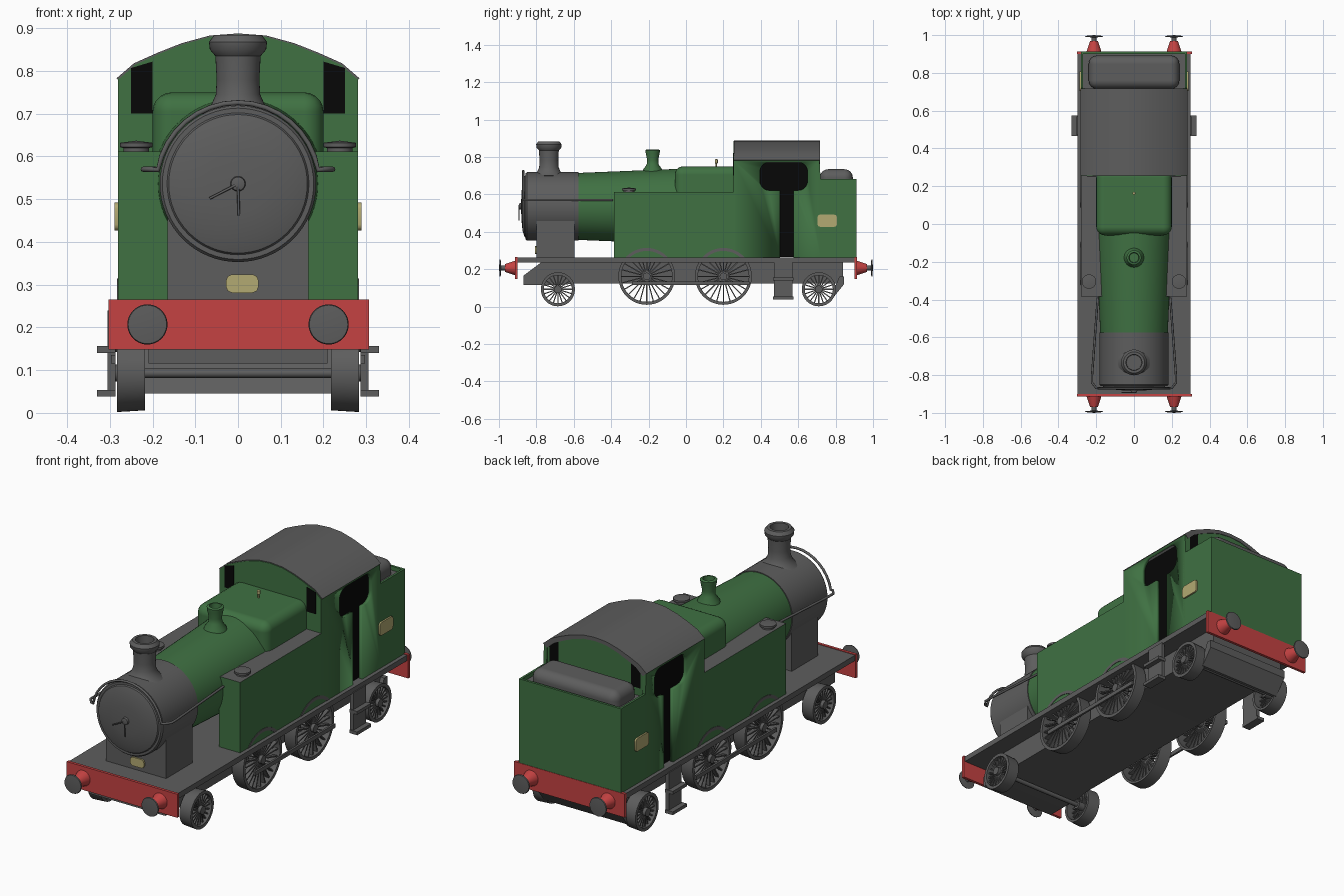
import bpy, bmesh, math
from mathutils import Matrix, Vector

cube = bpy.data.objects.get("Cube")
if cube:
    bpy.data.objects.remove(cube, do_unlink=True)


def material(name, r, g, b):
    m = bpy.data.materials.new(name)
    m.use_nodes = True
    m.diffuse_color = (r, g, b, 1)
    m.node_tree.nodes["Principled BSDF"].inputs["Base Color"].default_value = (r, g, b, 1)
    return m


GREEN = material("green_paint", 0.05, 0.165, 0.055)
GREY = material("dark_grey", 0.11, 0.11, 0.11)
RED = material("red_paint", 0.56, 0.055, 0.055)
BRASS = material("pale_brass", 0.45, 0.40, 0.17)
BLACK = material("black_opening", 0.002, 0.002, 0.002)


def finish(name, bm, mat, angle=35):
    bmesh.ops.remove_doubles(bm, verts=bm.verts, dist=1e-5)
    bmesh.ops.recalc_face_normals(bm, faces=bm.faces)
    me = bpy.data.meshes.new(name)
    bm.to_mesh(me)
    bm.free()
    me.materials.append(mat)
    me.shade_smooth()
    me.set_sharp_from_angle(angle=math.radians(angle))
    ob = bpy.data.objects.new(name, me)
    bpy.context.scene.collection.objects.link(ob)
    return ob


def prism(name, pts, lo, hi, mat, axis="X"):
    """Extrude a (y, z) outline along X, or an (x, z) outline along Y."""
    bm = bmesh.new()
    place = lambda p: (lo, p[0], p[1]) if axis == "X" else (p[0], lo, p[1])
    face = bm.faces.new([bm.verts.new(place(p)) for p in pts])
    ext = bmesh.ops.extrude_face_region(bm, geom=[face])["geom"]
    step = Vector((hi - lo, 0, 0) if axis == "X" else (0, hi - lo, 0))
    bmesh.ops.translate(bm, vec=step, verts=[v for v in ext if isinstance(v, bmesh.types.BMVert)])
    return finish(name, bm, mat)


def box(name, x, y, z, mat, bevel=0, segments=3):
    ob = prism(name, [(y[0], z[0]), (y[1], z[0]), (y[1], z[1]), (y[0], z[1])], x[0], x[1], mat)
    if bevel:
        mod = ob.modifiers.new("rounded", "BEVEL")
        mod.width, mod.segments = bevel, segments
        ob.data.set_sharp_from_angle(angle=math.pi)
        mod.harden_normals = True
    return ob


def lathe(name, profile, loc, mat, axis="Z", n=40):
    """Turn a (radius, height) profile; Y turns point forwards, X to the side."""
    rot = {"Z": Matrix(), "Y": Matrix.Rotation(math.pi / 2, 4, "X"),
           "B": Matrix.Rotation(-math.pi / 2, 4, "X"), "X": Matrix.Rotation(math.pi / 2, 4, "Y"),
           "L": Matrix.Rotation(-math.pi / 2, 4, "Y")}[axis]
    bm = bmesh.new()
    vs = [bm.verts.new((r, 0, h)) for r, h in profile]
    es = [bm.edges.new(e) for e in zip(vs, vs[1:])]
    bmesh.ops.spin(bm, geom=vs + es, axis=(0, 0, 1), cent=(0, 0, 0), angle=math.tau, steps=n)
    bmesh.ops.transform(bm, matrix=Matrix.Translation(loc) @ rot, verts=bm.verts)
    return finish(name, bm, mat)


def rod(name, points, radius, mat):
    cu = bpy.data.curves.new(name, "CURVE")
    cu.dimensions, cu.bevel_depth, cu.bevel_resolution = "3D", radius, 2
    cu.use_fill_caps = True
    sp = cu.splines.new("POLY")
    sp.points.add(len(points) - 1)
    for p, co in zip(sp.points, points):
        p.co = (*co, 1)
    cu.materials.append(mat)
    ob = bpy.data.objects.new(name, cu)
    bpy.context.scene.collection.objects.link(ob)


def rounded(y, z, r, n=5):
    """Rounded rectangle outline."""
    pts = []
    for k, (cy, cz) in enumerate([(y[1] - r, z[1] - r), (y[0] + r, z[1] - r),
                                  (y[0] + r, z[0] + r), (y[1] - r, z[0] + r)]):
        for i in range(n + 1):
            a = math.pi / 2 * (k + i / n)
            pts.append((cy + r * math.cos(a), cz + r * math.sin(a)))
    return pts


def grey_top(ob):
    ob.data.materials.append(GREY)
    for f in ob.data.polygons:
        if f.normal.z > 0.9:
            f.material_index = 1


# Chassis
box("footplate", (-0.3, 0.3), (-0.905, 0.905), (0.235, 0.262), GREY)
prism("main_frame", [(-0.87, 0.115), (-0.87, 0.165), (-0.77, 0.24), (0.84, 0.24),
                     (0.84, 0.125), (-0.6, 0.125), (-0.66, 0.115)], -0.21, 0.21, GREY)
prism("rear_guard", [(0.845, 0.16), (0.845, 0.12), (0.785, 0.045), (0.77, 0.045),
                     (0.82, 0.16)], -0.23, 0.23, GREY)
for end, s in (("front", -1), ("rear", 1)):
    box(end + "_buffer_beam", (-0.303, 0.306), sorted((s * 0.9, s * 0.914)), (0.148, 0.265), RED)
    for x in (-0.212, 0.212):
        ax = "Y" if s < 0 else "B"
        lathe(end + "_buffer_body", [(0, 0), (0.04, 0), (0.037, 0.012), (0.021, 0.06), (0, 0.06)],
              (x, s * 0.908, 0.207), RED, ax)
        lathe(end + "_buffer_head", [(0, -0.04), (0.013, -0.04), (0.013, -0.012), (0.047, -0.009),
                                     (0.045, -0.004), (0, 0)], (x, s, 0.207), GREY, ax)


# Spoked wheels
def wheel(name, side, y, z, r, spokes):
    lathe(name + "_rim", [(r, 0.065), (r - 0.004, 0), (r - 0.016, 0), (r - 0.016, 0.065),
                          (r, 0.065)], (side * 0.218, y, z), GREY, "X" if side > 0 else "L", 48)
    lathe(name + "_hub", [(0, 0), (0.02, 0), (0.02, 0.07), (0, 0.07)],
          (side * 0.218, y, z), GREY, "X" if side > 0 else "L", 20)
    bm = bmesh.new()
    for i in range(spokes):
        m = (Matrix.Translation((side * 0.262, y, z)) @ Matrix.Rotation(math.tau * i / spokes, 4, "X")
             @ Matrix.Translation((0, 0, r / 2)) @ Matrix.Diagonal((0.02, 0.006, r - 0.02, 1)))
        bmesh.ops.create_cube(bm, size=1, matrix=m)
    finish(name + "_spokes", bm, GREY)


for name, y, z, r, n in (("leading_wheel", -0.685, 0.093, 0.091, 20), ("front_driving_wheel", -0.21, 0.162, 0.152, 24),
                         ("rear_driving_wheel", 0.2, 0.162, 0.152, 24), ("trailing_wheel", 0.71, 0.093, 0.091, 20)):
    for side in (-1, 1):
        wheel(name, side, y, z, r, n)
    rod(name + "_axle", [(-0.28, y, z), (0.28, y, z)], 0.011, GREY)

# Smokebox, door and boiler
lathe("smokebox", [(0, 0), (0.183, 0), (0.183, 0.275), (0.177, 0.283), (0.166, 0.283), (0.162, 0.289),
                   (0.13, 0.299), (0.07, 0.305), (0, 0.307)], (0, -0.575, 0.536), GREY, "Y", 64)
lathe("door_boss", [(0, 0), (0.018, 0), (0.016, 0.012), (0, 0.016)], (0, -0.88, 0.536), GREY, "Y", 24)
rod("door_handle_side", [(0, -0.892, 0.536), (-0.066, -0.892, 0.502)], 0.003, GREY)
rod("door_handle_down", [(0, -0.892, 0.536), (0.002, -0.892, 0.462)], 0.003, GREY)
box("smokebox_saddle", (-0.165, 0.165), (-0.8, -0.595), (0.255, 0.5), GREY)
plate = [(-0.028, 0.28), (0.048, 0.28), (0.048, 0.322), (-0.028, 0.322)]
prism("front_number_plate", rounded((-0.028, 0.048), (0.281, 0.324), 0.014, 2), -0.808, -0.799, BRASS, "Y")
lathe("boiler", [(0, -0.3), (0.2, -0.3), (0.2, 0.06), (0.179, 0.576), (0, 0.576)],
      (0, 0, 0.536), GREEN, "Y", 64)
box("firebox", (-0.2, 0.2), (-0.06, 0.29), (0.4, 0.75), GREEN, 0.045, 5)

# Boiler fittings
lathe("chimney", [(0, 0.68), (0.085, 0.7), (0.064, 0.718), (0.052, 0.745), (0.05, 0.78), (0.053, 0.835),
                  (0.066, 0.85), (0.068, 0.868), (0.056, 0.884), (0.042, 0.884), (0.04, 0.84), (0, 0.84)],
      (0, -0.733, 0), GREY)
lathe("valve_cover", [(0, 0.69), (0.056, 0.71), (0.05, 0.735), (0.032, 0.76), (0.03, 0.785), (0.037, 0.82),
                      (0.039, 0.836), (0.033, 0.84), (0.027, 0.84), (0.025, 0.81), (0, 0.81)],
      (0, -0.178, 0), GREEN)
lathe("whistle", [(0, 0.74), (0.004, 0.74), (0.004, 0.765), (0.008, 0.768), (0.008, 0.786), (0, 0.79)],
      (0, 0.162, 0), BRASS, n=12)
rail = [(-0.192, -0.39, 0.57), (-0.222, -0.8, 0.57), (-0.222, -0.84, 0.57), (-0.2, -0.868, 0.57)]
arc = [(-0.19 * math.cos(a), -0.87, 0.536 + 0.19 * math.sin(a))
       for a in (math.radians(10 + i * 10) for i in range(17))]
rod("handrail", rail + arc + [(-x, y, z) for x, y, z in reversed(rail)], 0.006, GREY)

# Cab outline shared by walls and roof
half = [(0.28, 0.78), (0.24, 0.815), (0.185, 0.84), (0.13, 0.862), (0.065, 0.88)]
arch = half + [(0, 0.885)] + [(-x, z) for x, z in reversed(half)]
for name, y0, y1 in (("cab_front_wall", 0.254, 0.275), ("cab_rear_wall", 0.69, 0.714)):
    prism(name, [(-0.28, 0.265)] + arch[::-1] + [(0.28, 0.265)], y0, y1, GREEN, "Y")
prism("cab_roof", [(x * 1.015, z + 0.003) for x, z in arch] + [(x * 0.94, z - 0.015) for x, z in reversed(arch)],
      0.257, 0.717, GREY, "Y")
box("cab_interior", (-0.262, 0.262), (0.272, 0.695), (0.265, 0.775), BLACK)

# Mirrored side parts
cutter_window = prism("window_cutter", rounded((0.395, 0.65), (0.622, 0.772), 0.05), -0.5, 0.5, BLACK)
cutter_door = box("door_cutter", (-0.5, 0.5), (0.503, 0.575), (0.2, 0.66), BLACK)
for c in (cutter_window, cutter_door):
    c.hide_render = True
    c.hide_set(True)
    c.display_type = "WIRE"
for s in (-1, 1):
    sx = lambda a, b: sorted((s * a, s * b))
    grey_top(box("side_tank", sx(0.165, 0.281), (-0.385, 0.262), (0.262, 0.612), GREEN))
    lathe("tank_filler", [(0, 0.6), (0.03, 0.6), (0.03, 0.62), (0.038, 0.622), (0.038, 0.632), (0, 0.637)],
          (s * 0.238, -0.305, 0), GREY, n=28)
    side = prism("cab_side", [(0.255, 0.262), (0.72, 0.262), (0.72, 0.68), (0.714, 0.782), (0.255, 0.782)],
                 *sx(0.263, 0.281), GREEN)
    for c in (cutter_window, cutter_door):
        mod = side.modifiers.new("opening", "BOOLEAN")
        mod.object, mod.operation, mod.solver = c, "DIFFERENCE", "EXACT"
    prism("side_plate", rounded((0.703, 0.807), (0.427, 0.492), 0.014, 3), *sx(0.28, 0.289), BRASS)
    for name, y in (("front_window", 0.252), ("rear_window", 0.712)):
        prism(name, [(s * 0.2, 0.7), (s * 0.25, 0.7), (s * 0.25, 0.807), (s * 0.2, 0.822)],
              y, y + 0.004, BLACK, "Y")
    # Steps and coupling rod
    box("step_hanger", sx(0.287, 0.305), (0.47, 0.57), (0.04, 0.24), GREY)
    for z in (0.038, 0.14):
        box("step_tread", sx(0.287, 0.33), (0.465, 0.575), (z, z + 0.016), GREY)
    box("coupling_rod", sx(0.287, 0.297), (-0.29, 0.34), (0.115, 0.135), GREY)
    # Bunker side rim
    box("bunker_side", sx(0.27, 0.281), (0.7, 0.91), (0.262, 0.682), GREEN)

# Bunker
grey_top(box("bunker", (-0.275, 0.275), (0.7, 0.905), (0.262, 0.662), GREEN))
box("bunker_rear", (-0.281, 0.281), (0.9, 0.912), (0.262, 0.682), GREEN)
box("bunker_load", (-0.24, 0.24), (0.715, 0.892), (0.6, 0.735), GREY, 0.045, 4)
